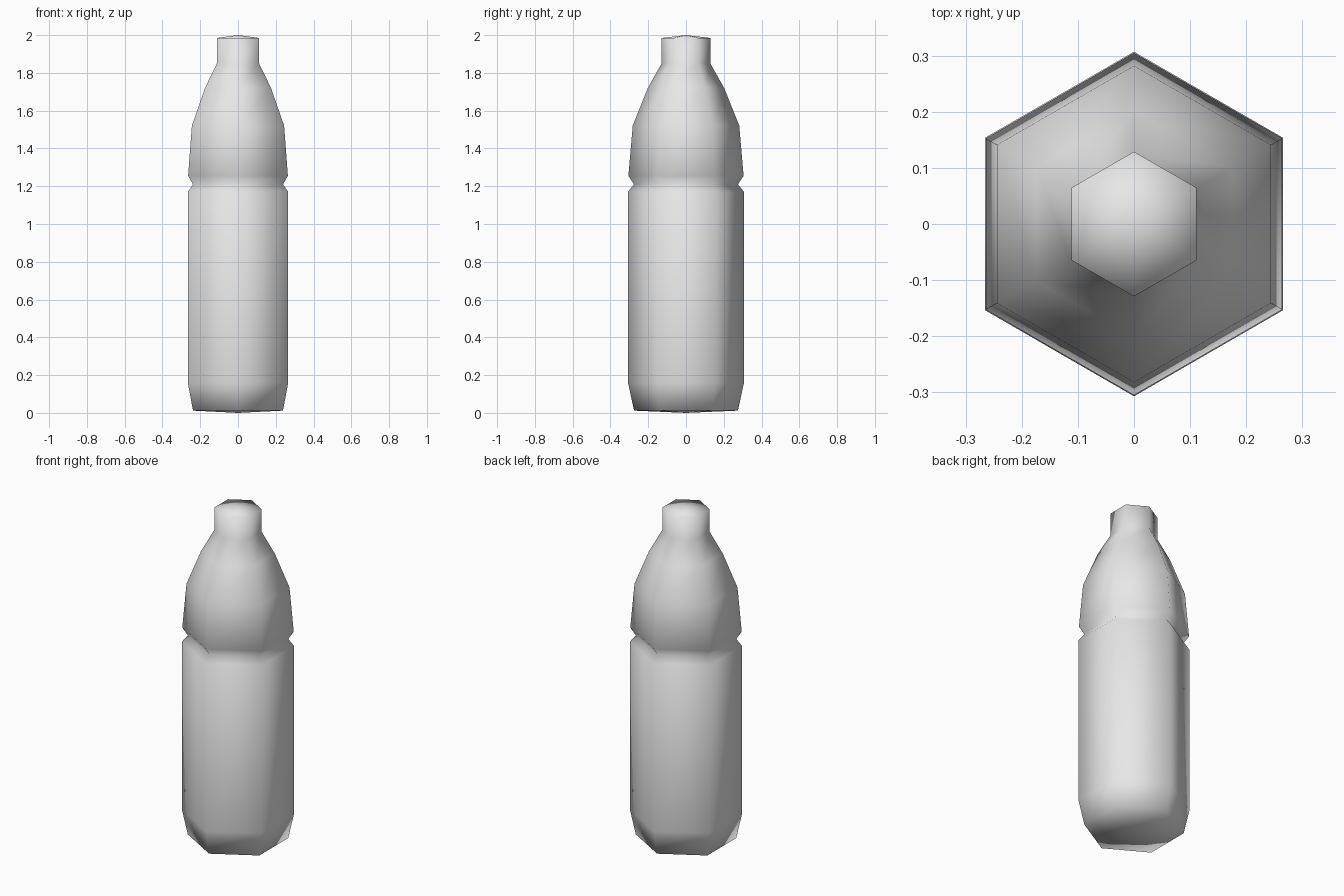
import bpy
import bmesh
from math import cos, sin, pi

cube = bpy.data.objects.get("Cube")
if cube:
    bpy.data.objects.remove(cube)

SIDES = 6

# Plain grey plastic
grey = bpy.data.materials.new("light_grey")
grey.use_nodes = True
colour = (0.8, 0.8, 0.8, 1)
grey.diffuse_color = colour
grey.node_tree.nodes["Principled BSDF"].inputs["Base Color"].default_value = colour

# Corner radius and height, from the base up to the mouth
profile = [
    (0.275, 0.012),  # base
    (0.307, 0.16),   # body
    (0.307, 1.17),
    (0.275, 1.21),   # waist groove
    (0.305, 1.255),
    (0.282, 1.52),   # shoulder
    (0.202, 1.72),
    (0.129, 1.85),   # neck
    (0.129, 1.985),
]


def hexagon_ring(bm, radius, height):
    angles = [pi / 2 + 2 * pi * i / SIDES for i in range(SIDES)]
    return [bm.verts.new((radius * cos(a), radius * sin(a), height)) for a in angles]


# Bottle: stacked hexagons closed by shallow pyramids
bm = bmesh.new()
rings = [hexagon_ring(bm, r, z) for r, z in profile]
bottom = bm.verts.new((0, 0, 0))
top = bm.verts.new((0, 0, 2))
for i in range(SIDES):
    j = (i + 1) % SIDES
    for low, high in zip(rings, rings[1:]):
        bm.faces.new((low[i], low[j], high[j], high[i]))
    bm.faces.new((bottom, rings[0][j], rings[0][i]))
    bm.faces.new((top, rings[-1][i], rings[-1][j]))
bmesh.ops.recalc_face_normals(bm, faces=bm.faces)
for face in bm.faces:
    face.smooth = True

mesh = bpy.data.meshes.new("bottle")
bm.to_mesh(mesh)
bm.free()
mesh.materials.append(grey)
bottle = bpy.data.objects.new("bottle", mesh)
bpy.context.collection.objects.link(bottle)
